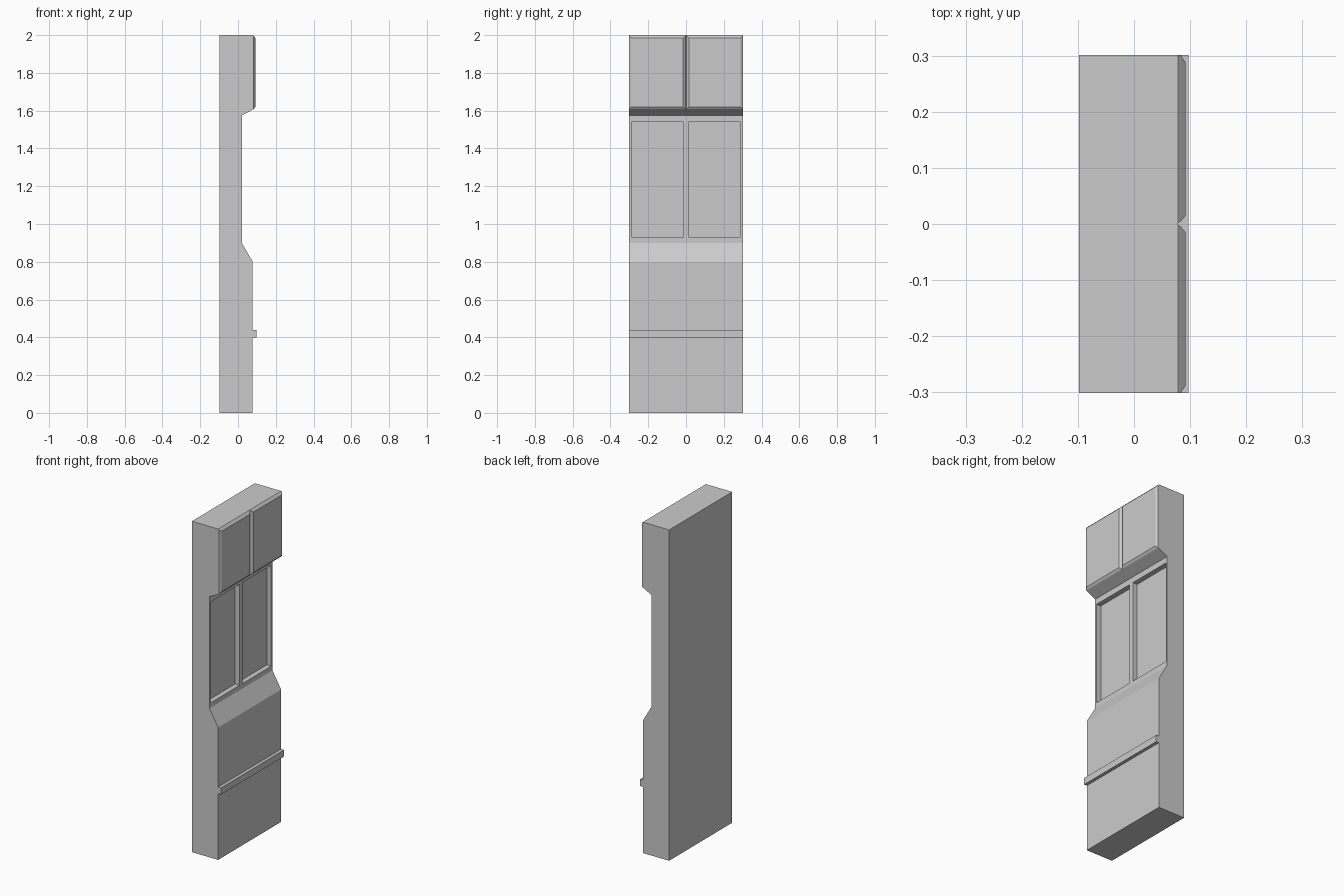
import bpy, bmesh

if "Cube" in bpy.data.objects:
    bpy.data.objects.remove(bpy.data.objects["Cube"])

W = 0.301                     # half width
BACK, FRONT, NECK = -0.098, 0.078, 0.02


def add_object(name, bm):
    bmesh.ops.recalc_face_normals(bm, faces=bm.faces)
    mesh = bpy.data.meshes.new(name)
    bm.to_mesh(mesh)
    bm.free()
    obj = bpy.data.objects.new(name, mesh)
    bpy.context.collection.objects.link(obj)
    return obj


def box(name, x0, x1, y0, y1, z0, z1):
    bm = bmesh.new()
    bmesh.ops.create_cube(bm, size=1)
    for v in bm.verts:
        v.co = ((x0 + x1) / 2 + v.co.x * (x1 - x0),
                (y0 + y1) / 2 + v.co.y * (y1 - y0),
                (z0 + z1) / 2 + v.co.z * (z1 - z0))
    return add_object(name, bm)


def raised_panel(name, side, rings):
    # stacked rectangles (x, y0, y1, z0, z1) bridged into a bevelled slab
    bm = bmesh.new()
    loops = [[bm.verts.new((x, side * y, z))
              for y, z in ((y0, z0), (y1, z0), (y1, z1), (y0, z1))]
             for x, y0, y1, z0, z1 in rings]
    bm.faces.new(loops[0])
    bm.faces.new(loops[-1])
    for a, b in zip(loops, loops[1:]):
        for i in range(4):
            j = (i + 1) % 4
            bm.faces.new((a[i], a[j], b[j], b[i]))
    return add_object(name, bm)


# Wall body: side profile extruded across the width
profile = [(BACK, 0), (FRONT, 0), (FRONT, 0.8), (NECK, 0.9),
           (NECK, 1.575), (FRONT, 1.605), (FRONT, 2), (BACK, 2)]
bm = bmesh.new()
face = bm.faces.new([bm.verts.new((x, -W, z)) for x, z in profile])
ext = bmesh.ops.extrude_face_region(bm, geom=[face])
bmesh.ops.translate(bm, vec=(0, 2 * W, 0),
                    verts=[g for g in ext["geom"] if isinstance(g, bmesh.types.BMVert)])
body = add_object("wall_body", bm)

for side, label in ((-1, "left"), (1, "right")):
    # Recessed window panel
    y0, y1 = sorted((side * 0.014, side * 0.289))
    cutter = box(label + "_recess_cutter", NECK - 0.03, 0.2, y0, y1, 0.93, 1.54)
    mod = body.modifiers.new(label + "_recess", 'BOOLEAN')
    mod.operation = 'DIFFERENCE'
    mod.solver = 'EXACT'
    mod.object = cutter
    bpy.context.view_layer.objects.active = body
    bpy.ops.object.modifier_apply(modifier=mod.name)
    bpy.data.objects.remove(cutter, do_unlink=True)

    # Raised upper panel with bevelled border
    raised_panel(label + "_upper_panel", side, [
        (FRONT, 0.002, W, 1.605, 2.0),
        (0.083, 0.004, W, 1.608, 1.995),
        (0.092, 0.015, 0.288, 1.62, 1.985)])

# Horizontal trim strip
box("trim_strip", FRONT - 0.005, 0.097, -W, W, 0.4, 0.44)
